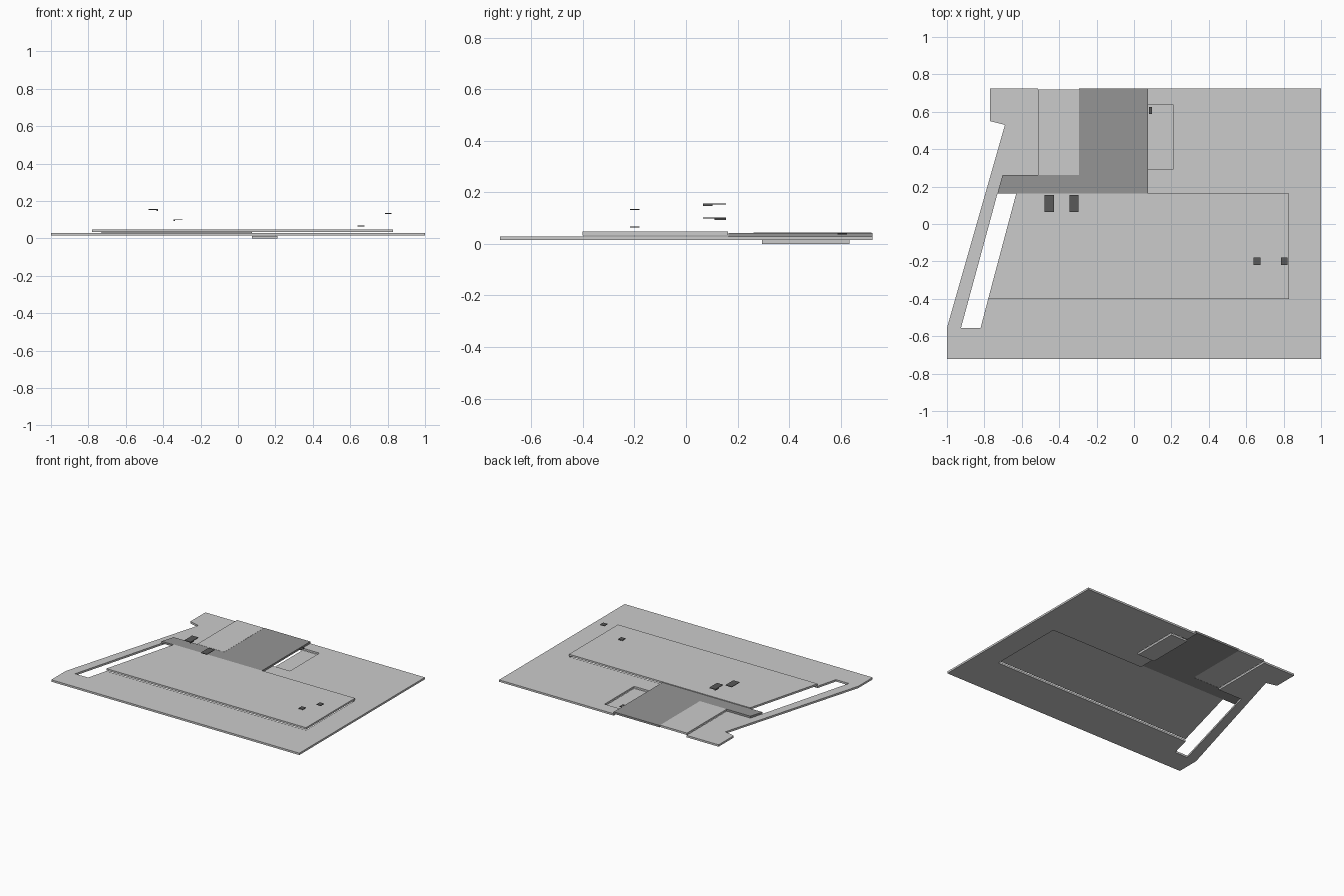
import bpy, bmesh


def grey(name, v):
    m = bpy.data.materials.new(name)
    m.diffuse_color = (v, v, v, 1)
    return m


DARK = grey("dark_grey", 0.3)
BLACK = grey("charcoal", 0.1)


def prism(name, outline, z0, z1, mat=None):
    """Extrude a flat outline from z0 up to z1."""
    bm = bmesh.new()
    face = bm.faces.new([bm.verts.new((x, y, z0)) for x, y in outline])
    ext = bmesh.ops.extrude_face_region(bm, geom=[face])
    for v in ext["geom"]:
        if isinstance(v, bmesh.types.BMVert):
            v.co.z = z1
    bmesh.ops.recalc_face_normals(bm, faces=bm.faces)
    me = bpy.data.meshes.new(name)
    bm.to_mesh(me)
    bm.free()
    ob = bpy.data.objects.new(name, me)
    bpy.context.collection.objects.link(ob)
    if mat:
        me.materials.append(mat)
    return ob


def box(name, x0, x1, y0, y1, z0, z1, mat=None):
    return prism(name, [(x0, y0), (x1, y0), (x1, y1), (x0, y1)], z0, z1, mat)


# main floor: outer border, then the inner opening that runs out at the back edge
prism("main_floor", [
    (-0.77, 0.724), (-0.77, 0.55), (-0.69, 0.53), (-1, -0.555), (-1, -0.722),
    (1, -0.722), (1, 0.724), (0.076, 0.724), (0.076, 0.635), (0.212, 0.635),
    (0.212, 0.295), (0.076, 0.295), (0.076, 0.162), (0.83, 0.162), (0.83, -0.402),
    (-0.78, -0.402), (-0.82, -0.555), (-0.925, -0.555), (-0.703, 0.262),
    (-0.512, 0.262), (-0.512, 0.724)], 0.015, 0.029)

# raised front platform with slanted left edge
prism("raised_platform", [(-0.78, -0.402), (0.83, -0.402), (0.83, 0.162), (-0.63, 0.162)],
      0.033, 0.047)

# dark L-shaped corridor
prism("dark_corridor", [
    (-0.73, 0.164), (0.076, 0.164), (0.076, 0.724), (-0.295, 0.724),
    (-0.295, 0.262), (-0.703, 0.262)], 0.029, 0.043, DARK)

# light room floor beside the corridor, and sunken pit floor
box("side_room_floor", -0.512, -0.295, 0.262, 0.72, 0.030, 0.044)
box("pit_floor", 0.076, 0.212, 0.295, 0.635, 0.0, 0.014)

# small floating ledges
for i, (x0, x1, y0, y1, z) in enumerate([
        (-0.478, -0.427, 0.065, 0.155, 0.155), (-0.345, -0.296, 0.065, 0.155, 0.101),
        (0.64, 0.675, -0.218, -0.18, 0.067), (0.785, 0.82, -0.218, -0.18, 0.134),
        (0.08, 0.097, 0.588, 0.625, 0.039)]):
    box(f"ledge_{i + 1}", x0, x1, y0, y1, z - 0.003, z + 0.001, BLACK)

# corner lips under the two larger ledges
box("ledge_lip_1", -0.435, -0.427, 0.065, 0.103, 0.146, 0.152, BLACK)
box("ledge_lip_2", -0.345, -0.337, 0.11, 0.155, 0.092, 0.098, BLACK)
